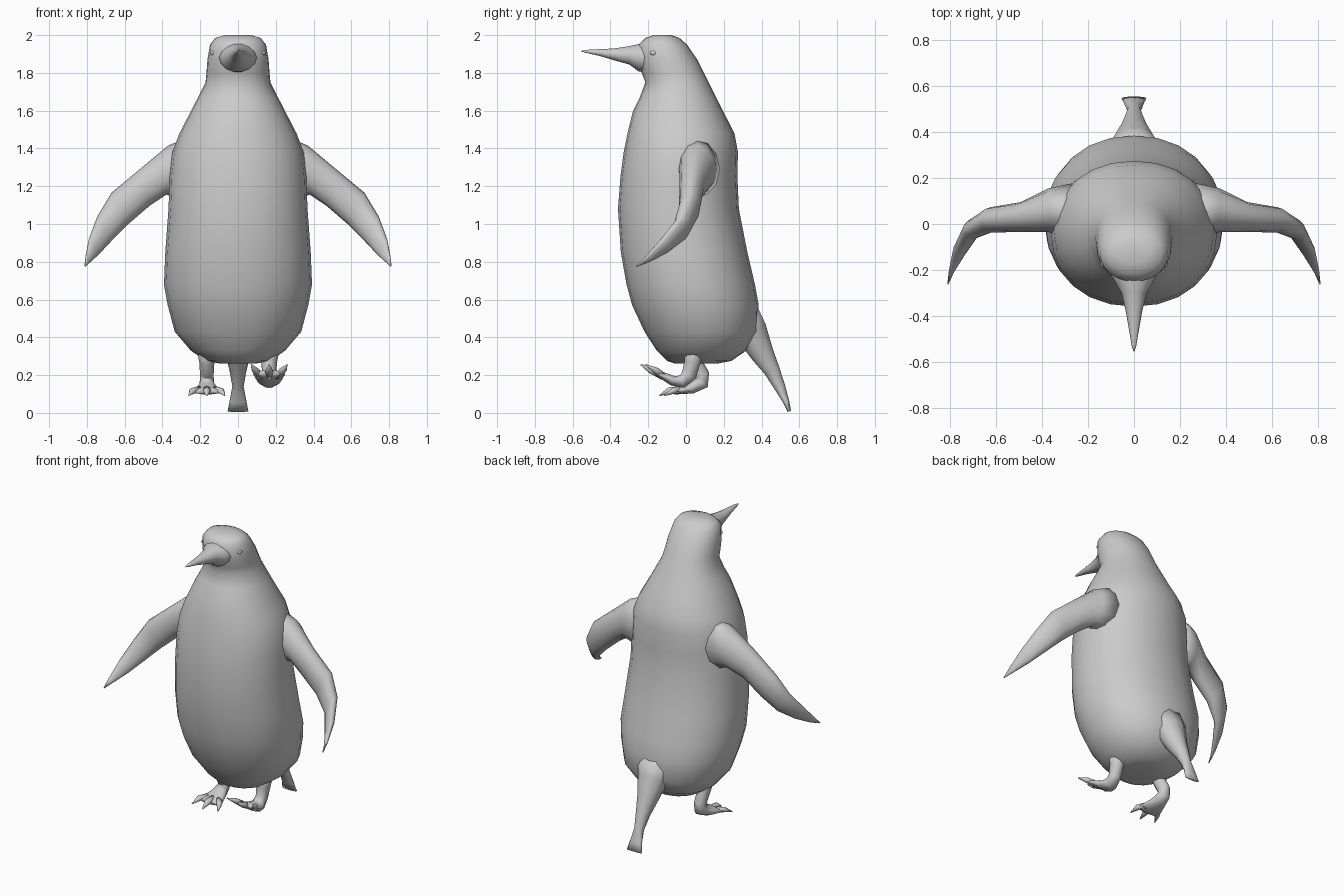
import bpy, bmesh, math
from mathutils import Vector as V


def loft(name, rings, n=12, power=2.0):
    """Skin closed rings; each ring is (centre, half-axis u, half-axis v)."""
    bm = bmesh.new()
    e = 2.0 / power
    loops = []
    for c, u, v in rings:
        loop = []
        for i in range(n):
            a = 2 * math.pi * i / n
            ca, sa = math.cos(a), math.sin(a)
            p = V(c) + V(u) * math.copysign(abs(ca) ** e, ca) + V(v) * math.copysign(abs(sa) ** e, sa)
            loop.append(bm.verts.new(p))
        loops.append(loop)
    for a, b in zip(loops, loops[1:]):
        for i in range(n):
            j = (i + 1) % n
            bm.faces.new((a[i], a[j], b[j], b[i]))
    bm.faces.new(loops[0])
    bm.faces.new(loops[-1])
    bmesh.ops.recalc_face_normals(bm, faces=bm.faces)
    me = bpy.data.meshes.new(name)
    bm.to_mesh(me)
    bm.free()
    for f in me.polygons:
        f.use_smooth = True
    ob = bpy.data.objects.new(name, me)
    bpy.context.collection.objects.link(ob)
    return ob


def swept(name, path, n=10):
    """Tube in a side-on plane; path points are (x, y, z, half width, half thickness)."""
    rings = []
    for i, (x, y, z, w, t) in enumerate(path):
        p, q = path[max(i - 1, 0)], path[min(i + 1, len(path) - 1)]
        d = V((0, q[1] - p[1], q[2] - p[2])).normalized()
        rings.append(((x, y, z), (w, 0, 0), (0, -d.z * t, d.y * t)))
    return loft(name, rings, n)


# Body and head: height, half width, front y, back y
body = [(0.262, 0.10, -0.06, 0.17), (0.275, 0.17, -0.10, 0.24), (0.33, 0.25, -0.155, 0.32),
        (0.43, 0.335, -0.22, 0.38), (0.57, 0.372, -0.285, 0.385), (0.68, 0.392, -0.315, 0.365),
        (0.85, 0.385, -0.345, 0.325), (1.08, 0.368, -0.36, 0.28), (1.25, 0.362, -0.347, 0.272),
        (1.38, 0.348, -0.33, 0.275), (1.48, 0.31, -0.31, 0.257), (1.60, 0.248, -0.28, 0.195),
        (1.67, 0.212, -0.245, 0.16), (1.75, 0.172, -0.215, 0.12), (1.80, 0.167, -0.235, 0.095),
        (1.87, 0.162, -0.25, 0.06), (1.95, 0.148, -0.25, 0.005), (1.985, 0.12, -0.215, -0.035),
        (2.0, 0.07, -0.17, -0.08)]
loft("body", [((0, (f + b) / 2, z), (w, 0, 0), (0, (b - f) / 2, 0))
              for z, w, f, b in body], 24, 2.12)

# Beak: y, centre height, half width, half height
beak = [(-0.18, 1.88, 0.12, 0.08), (-0.25, 1.88, 0.085, 0.075), (-0.30, 1.893, 0.055, 0.05),
        (-0.38, 1.898, 0.036, 0.032), (-0.46, 1.908, 0.022, 0.018), (-0.53, 1.914, 0.010, 0.008),
        (-0.555, 1.915, 0.002, 0.002)]
loft("beak", [((0, y, z), (w, 0, 0), (0, 0, h)) for y, z, w, h in beak], 14)

# Tail with pinched, flared end
swept("tail", [(0, 0.29, 0.55, 0.14, 0.09), (0, 0.345, 0.43, 0.10, 0.09),
               (0, 0.405, 0.31, 0.066, 0.065), (0, 0.455, 0.225, 0.045, 0.045),
               (0, 0.495, 0.14, 0.03, 0.032), (0, 0.53, 0.06, 0.045, 0.018),
               (0, 0.547, 0.008, 0.055, 0.010)])

# Flippers: top edge x z, bottom edge x z, centre y, half thickness
wing = [(0.24, 1.47, 0.27, 1.12, 0.06, 0.12), (0.37, 1.415, 0.38, 1.155, 0.06, 0.095),
        (0.52, 1.29, 0.47, 1.095, 0.03, 0.065), (0.67, 1.165, 0.58, 1.0, 0.018, 0.055),
        (0.745, 1.04, 0.67, 0.91, -0.025, 0.043), (0.79, 0.92, 0.735, 0.84, -0.12, 0.035),
        (0.807, 0.83, 0.785, 0.795, -0.205, 0.018), (0.813, 0.778, 0.807, 0.774, -0.26, 0.004)]
# Feet: planted on the -x side, lifted on the +x side (y, z, half width, half thickness)
feet = {-1: [(0.03, 0.36, 0.06, 0.06), (0.045, 0.27, 0.04, 0.042), (0.085, 0.2, 0.036, 0.042),
             (0.085, 0.16, 0.038, 0.04), (0.03, 0.13, 0.055, 0.03), (-0.05, 0.115, 0.082, 0.018),
             (-0.07, 0.11, 0.07, 0.012)],
        1: [(0.04, 0.36, 0.06, 0.06), (0.035, 0.27, 0.042, 0.045), (0.015, 0.2, 0.036, 0.042),
            (-0.02, 0.165, 0.045, 0.036), (-0.07, 0.17, 0.065, 0.028), (-0.14, 0.205, 0.085, 0.018),
            (-0.16, 0.215, 0.072, 0.012)]}
toe_start = {-1: (-0.03, 0.122), 1: (-0.12, 0.193)}
toe_mid = {-1: (-0.09, 0.118), 1: (-0.185, 0.225)}
toe_tip = {-1: (-0.14, 0.092), 1: (-0.24, 0.256)}

for s, side in ((-1, "right"), (1, "left")):
    loft(side + "_flipper",
         [((s * (a + c) / 2, y, (b + d) / 2), (s * (a - c) / 2, 0, (b - d) / 2), (0, t, 0))
          for a, b, c, d, y, t in wing])
    swept(side + "_foot", [(s * 0.165, *p) for p in feet[s]])
    # Three clawed toes, the outer two slightly shorter
    for k in (-1, 0, 1):
        back = 0.025 * abs(k)
        swept(f"{side}_toe_{k + 2}",
              [(s * 0.165 + k * 0.045, *toe_start[s], 0.024, 0.02),
               (s * 0.165 + k * 0.072, toe_mid[s][0] + back, toe_mid[s][1], 0.021, 0.017),
               (s * 0.165 + k * 0.095, toe_tip[s][0] + back, toe_tip[s][1], 0.003, 0.003)], 8)
    # Small eye set into the head
    bpy.ops.mesh.primitive_uv_sphere_add(segments=12, ring_count=8, radius=0.02,
                                         location=(s * 0.133, -0.17, 1.905))
    eye = bpy.context.object
    eye.name = side + "_eye"
    eye.scale = (0.7, 1, 0.7)
    bpy.ops.object.shade_smooth()
